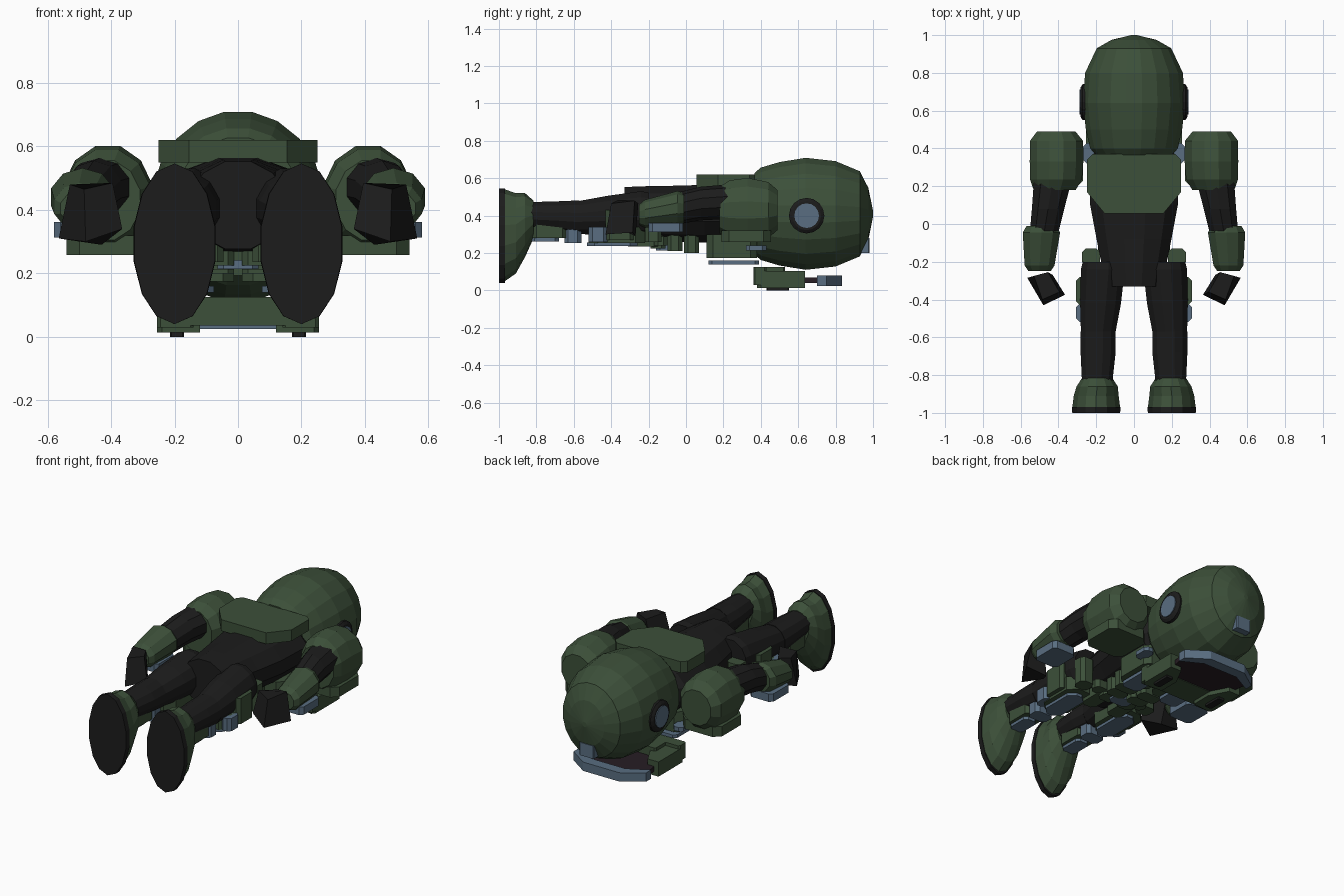
import bpy
import bmesh
import math

default_cube = bpy.data.objects.get("Cube")
if default_cube:
    bpy.data.objects.remove(default_cube, do_unlink=True)


def make_material(name, red, green, blue):
    material = bpy.data.materials.new(name)
    material.use_nodes = True
    colour = (red, green, blue, 1)
    material.diffuse_color = colour
    material.node_tree.nodes["Principled BSDF"].inputs["Base Color"].default_value = colour
    return material


armour_green = make_material("armour_green", .045, .079, .041)
suit_black = make_material("suit_black", .0115, .0115, .0115)
steel_blue = make_material("steel_blue", .1, .155, .22)
visor_dark = make_material("visor_dark", .02, .012, .017)


def finish(name, mesh_builder, material, paired):
    """Turn a bmesh into a flat shaded object, mirrored in x if paired."""
    bmesh.ops.recalc_face_normals(mesh_builder, faces=mesh_builder.faces)
    mesh = bpy.data.meshes.new(name)
    mesh_builder.to_mesh(mesh)
    mesh_builder.free()
    mesh.materials.append(material)
    part = bpy.data.objects.new(name, mesh)
    bpy.context.collection.objects.link(part)
    if paired:
        mirror = part.modifiers.new("mirror", "MIRROR")
        mirror.use_mirror_merge = False
    return part


def loft(name, rings, material, paired=False):
    """Join closed rings of points and cap both ends."""
    mesh_builder = bmesh.new()
    rows = [[mesh_builder.verts.new(point) for point in ring] for ring in rings]
    count = len(rows[0])
    for lower, upper in zip(rows, rows[1:]):
        for i in range(count):
            j = (i + 1) % count
            mesh_builder.faces.new((lower[i], lower[j], upper[j], upper[i]))
    mesh_builder.faces.new(rows[0])
    mesh_builder.faces.new(rows[-1])
    return finish(name, mesh_builder, material, paired)


def tube(name, sections, material, sides=12, paired=False):
    """Loft ellipses along y; each section is y, centre x, centre z, radius x, radius z."""
    rings = []
    for y, x, z, radius_x, radius_z in sections:
        angles = [math.tau * (i + .5) / sides for i in range(sides)]
        rings.append([(x + radius_x * math.cos(a), y, z + radius_z * math.sin(a)) for a in angles])
    return loft(name, rings, material, paired)


def plate(name, outline, bottom, top, material, paired=False):
    """Extrude an xy outline in z."""
    rings = [[(x, y, z) for x, y in outline] for z in (bottom, top)]
    return loft(name, rings, material, paired)


def panel(name, x_span, y_span, z_span, material, paired=False, cut=.02):
    """Rectangular plate with clipped corners."""
    (left, right), (back, front) = x_span, y_span
    outline = [(left + cut, back), (right - cut, back), (right, back + cut), (right, front - cut),
               (right - cut, front), (left + cut, front), (left, front - cut), (left, back + cut)]
    return plate(name, outline, *z_span, material, paired)


def disc(name, sections, material):
    """Paired round cap on the helmet side; each section is x, radius."""
    angles = [math.tau * i / 16 for i in range(16)]
    rings = [[(x, .645 + radius * math.cos(a), .4 + radius * math.sin(a)) for a in angles]
             for x, radius in sections]
    return loft(name, rings, material, True)


# Helmet shell and ear caps
helmet_profile = [(.365, .205, .22), (.4, .235, .25), (.5, .258, .28), (.64, .274, .303),
                  (.8, .262, .285), (.93, .2, .23), (.975, .12, .14), (1, .015, .015)]
tube("helmet", [(y, 0, .41, rx, rz) for y, rx, rz in helmet_profile], armour_green, sides=20)
disc("ear_ring", [(.22, .095), (.272, .095), (.283, .078)], suit_black)
disc("ear_cap", [(.23, .066), (.288, .066)], steel_blue)

# Face assembly below the helmet
panel("crest_block", (-.05, .05), (.89, .98), (.2, .28), steel_blue, cut=.005)
brow = [(-.25, .7), (-.25, .75), (-.125, .835), (.125, .835), (.25, .75), (.25, .7), (.12, .77), (-.12, .77)]
plate("brow_bar", brow, .025, .08, steel_blue)
visor = [(-.2, .48), (.2, .48), (.235, .7), (.12, .765), (-.12, .765), (-.235, .7)]
plate("visor", visor, .04, .07, visor_dark)
panel("jaw_front", (-.16, .16), (.36, .53), (.036, .125), armour_green, cut=.01)
jaw_outline = [(.12, .39), (.24, .38), (.255, .4), (.255, .635), (.18, .635), (.12, .52)]
plate("jaw_side", jaw_outline, .014, .105, armour_green, paired=True)
panel("jaw_hinge", (.14, .255), (.36, .43), (.03, .125), armour_green, paired=True, cut=.01)
panel("jaw_vent", (.17, .215), (.43, .55), (0, .016), suit_black, paired=True, cut=.005)

# Torso and back plate
tube("torso", [(.42, 0, .41, .18, .15), (.34, 0, .41, .25, .16), (.1, 0, .41, .24, .16),
               (-.08, 0, .41, .205, .155), (-.2, 0, .415, .18, .148), (-.33, 0, .415, .155, .143)],
     suit_black)
back_outline = [(-.22, .37), (-.25, .34), (-.25, .17), (-.155, .055),
                (.155, .055), (.25, .17), (.25, .34), (.22, .37)]
plate("back_plate", back_outline, .55, .62, armour_green)

# Chest and belly plates
panel("chest_plate", (.012, .22), (.11, .38), (.175, .3), armour_green, paired=True, cut=.035)
panel("chest_trim", (.075, .2), (.12, .39), (.14, .16), steel_blue, paired=True)
panel("collar_clip", (.2, .27), (.32, .43), (.215, .24), steel_blue, paired=True)
for index in range(3):
    y = .07 - index * .09
    panel("belly_plate", (.012, .15 - index * .015), (y - .08, y), (.2 + index * .012, .3),
          armour_green, paired=True)
panel("belt_buckle", (-.065, .065), (-.16, -.08), (.213, .24), steel_blue)
panel("belt", (-.19, .19), (-.17, -.1), (.24, .29), armour_green)
panel("groin_plate", (.045, .14), (-.31, -.15), (.235, .31), armour_green, paired=True)
panel("hip_plate", (.18, .275), (-.22, -.13), (.26, .42), armour_green, paired=True)

# Shoulders and arms
tube("shoulder_armour", [(.18, .42, .43, .115, .13), (.235, .413, .43, .142, .165),
                         (.33, .41, .43, .147, .178), (.44, .41, .43, .146, .155),
                         (.49, .412, .43, .105, .11)], armour_green, paired=True)
panel("shoulder_plate", (.27, .54), (.19, .455), (.258, .32), armour_green, paired=True, cut=.04)
tube("upper_arm", [(.23, .43, .475, .105, .092), (.08, .455, .465, .09, .09),
                   (-.04, .475, .44, .08, .085)], suit_black, sides=10, paired=True)
tube("forearm", [(-.01, .49, .44, .083, .08), (-.045, .49, .44, .104, .092),
                 (-.22, .5, .41, .083, .075), (-.25, .5, .405, .062, .055)],
     armour_green, sides=10, paired=True)
panel("wrist_guard", (.42, .58), (-.2, -.015), (.313, .362), steel_blue, paired=True)
palm = [(.565, -.285, .31), (.48, -.43, .3), (.365, -.375, .34), (.43, -.27, .29)]
knuckles = [(.53, -.275, .48), (.485, -.4, .465), (.395, -.36, .485), (.455, -.255, .465)]
loft("hand", [palm, knuckles], suit_black, paired=True)

# Legs
tube("thigh", [(-.2, .165, .41, .11, .118), (-.24, .165, .41, .12, .125), (-.42, .177, .4, .112, .11),
               (-.58, .19, .39, .094, .09)], suit_black, paired=True)
tube("lower_leg", [(-.57, .19, .39, .096, .095), (-.68, .19, .395, .096, .085),
                   (-.84, .195, .4, .083, .075)], suit_black, paired=True)
panel("thigh_plate", (.1, .28), (-.52, -.22), (.255, .34), armour_green, paired=True, cut=.05)
panel("thigh_trim", (.13, .25), (-.53, -.26), (.238, .256), steel_blue, paired=True, cut=.04)
panel("thigh_side_plate", (.24, .307), (-.43, -.28), (.27, .43), armour_green, paired=True)
panel("thigh_side_clip", (.24, .307), (-.52, -.42), (.26, .34), steel_blue, paired=True)
panel("knee_plate", (.13, .255), (-.65, -.56), (.255, .34), steel_blue, paired=True)
panel("shin_plate", (.13, .26), (-.82, -.64), (.28, .36), armour_green, paired=True)
panel("shin_trim", (.15, .24), (-.83, -.68), (.262, .281), steel_blue, paired=True)

# Boots and soles
tube("boot", [(-.815, .195, .38, .082, .1), (-.86, .195, .35, .112, .17),
              (-.91, .2, .305, .122, .215), (-.972, .2, .295, .13, .247)],
     armour_green, sides=14, paired=True)
tube("sole", [(-.968, .2, .293, .132, .253), (-1, .2, .293, .13, .253)],
     suit_black, sides=14, paired=True)
